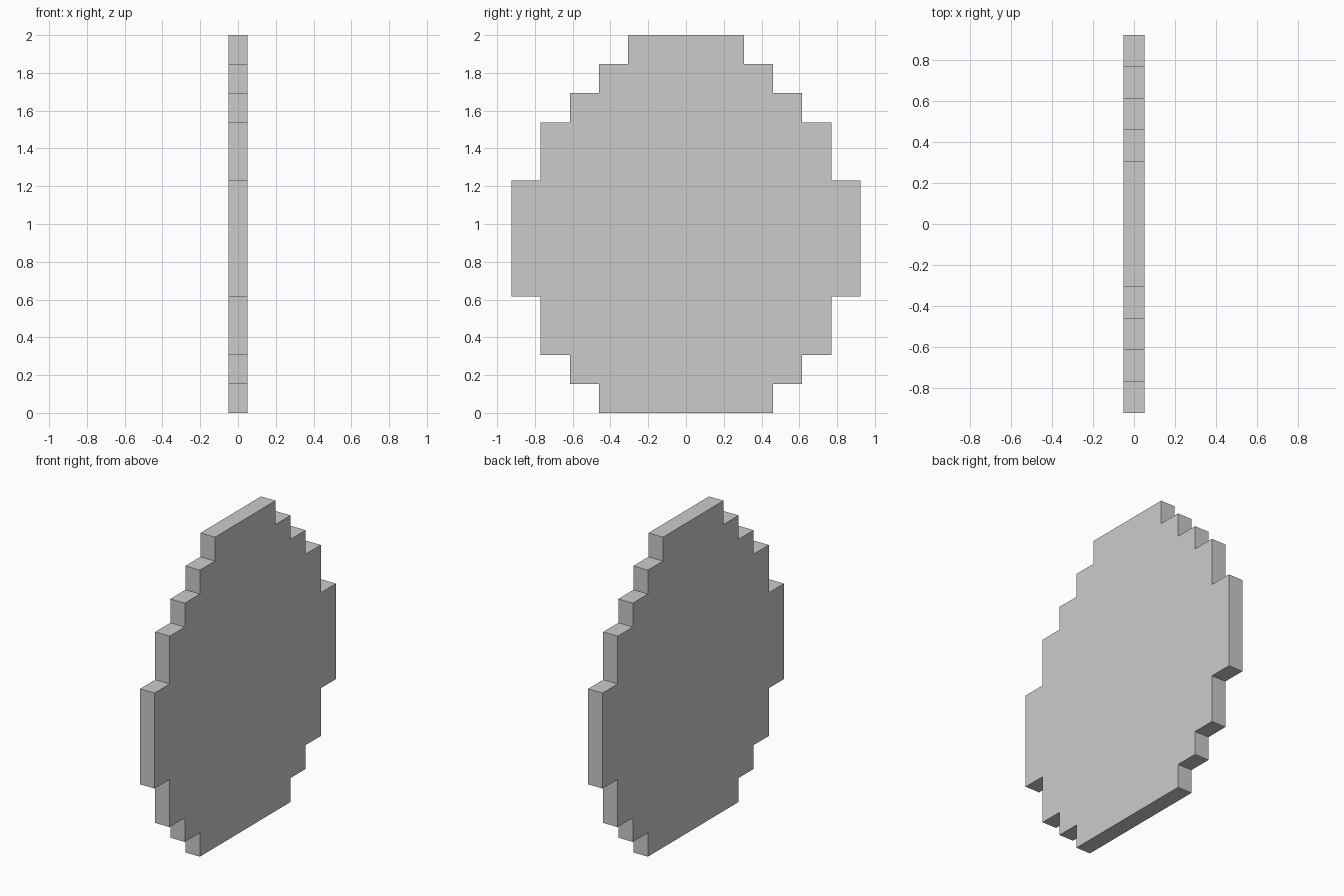
import bpy, bmesh

if "Cube" in bpy.data.objects:
    bpy.data.objects.remove(bpy.data.objects["Cube"])

U = 2 / 13          # size of one pixel step
HALF = 0.0513       # half thickness

# (top of band in steps, half width in steps), from the bottom up
bands = [(1, 3), (2, 4), (4, 5), (8, 6), (10, 5), (11, 4), (12, 3), (13, 2)]

# Right half of the stepped egg outline
right = []
z = 0
for top, w in bands:
    right += [(w * U, z * U), (w * U, top * U)]
    z = top
outline = right + [(-y, h) for y, h in reversed(right)]

# Egg plate: stepped outline extruded along x
bm = bmesh.new()
face = bm.faces.new([bm.verts.new((-HALF, y, h)) for y, h in outline])
res = bmesh.ops.extrude_face_region(bm, geom=[face])
moved = [v for v in res["geom"] if isinstance(v, bmesh.types.BMVert)]
bmesh.ops.translate(bm, verts=moved, vec=(2 * HALF, 0, 0))
bmesh.ops.recalc_face_normals(bm, faces=bm.faces[:])

mesh = bpy.data.meshes.new("stepped_egg_plate")
bm.to_mesh(mesh)
bm.free()
bpy.context.collection.objects.link(bpy.data.objects.new("stepped_egg_plate", mesh))
